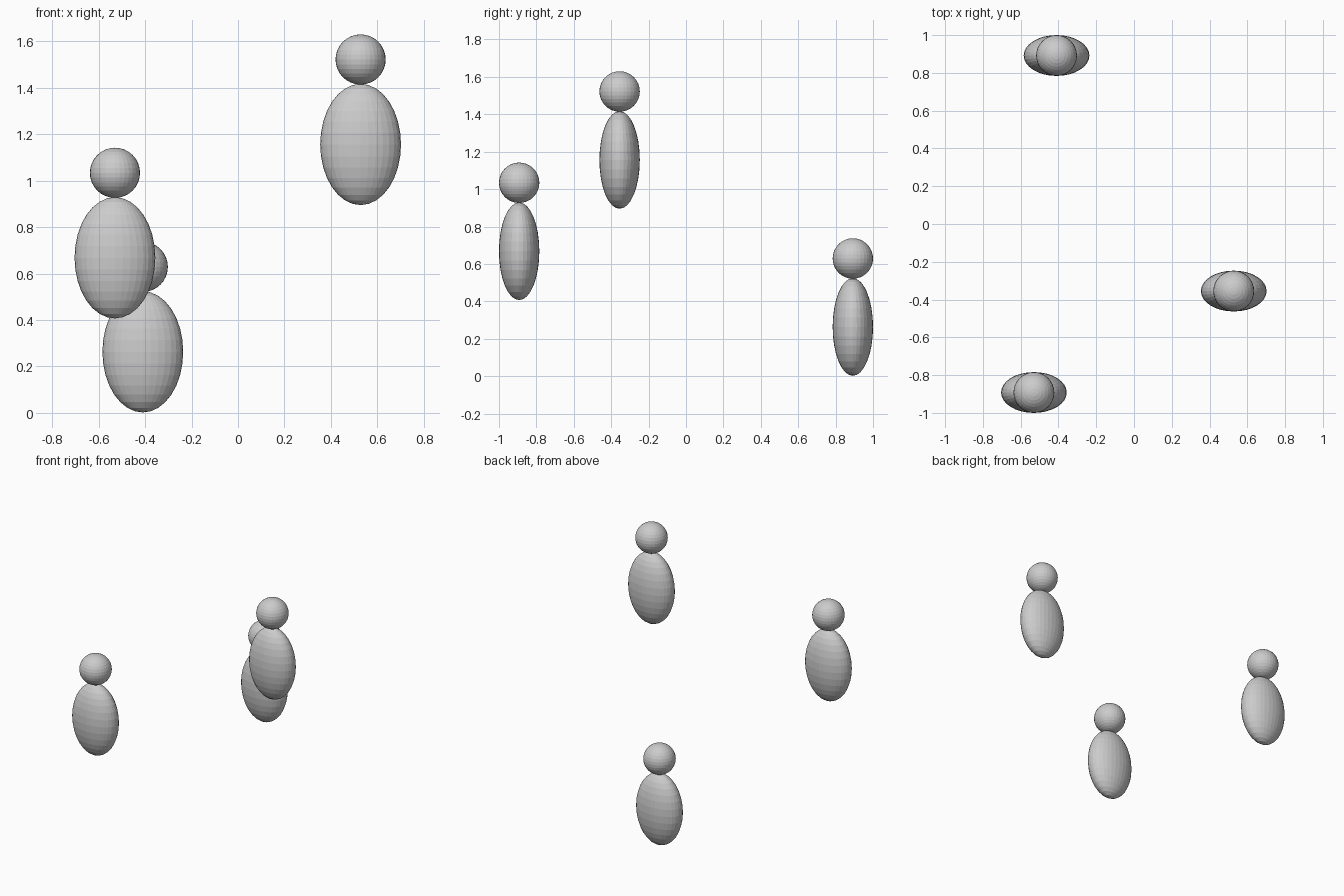
import bpy

if "Cube" in bpy.data.objects:
    bpy.data.objects.remove(bpy.data.objects["Cube"])

HEAD_R = 0.108
BODY_RADII = (0.174, 0.108, 0.261)
HEAD_RISE = 0.366


def ellipsoid(name, centre, radii):
    bpy.ops.mesh.primitive_uv_sphere_add(segments=32, ring_count=16, radius=1, location=centre)
    obj = bpy.context.object
    obj.name = name
    obj.scale = radii
    bpy.ops.object.transform_apply(location=False, rotation=False, scale=True)
    return obj


# Three floating figures: body centre positions
figures = {
    "low_back": (-0.41, 0.892, 0.263),
    "middle_front": (-0.53, -0.892, 0.668),
    "high_right": (0.528, -0.355, 1.156),
}

for label, (x, y, z) in figures.items():
    # Flattened oval body with a round head on top
    ellipsoid(label + "_body", (x, y, z), BODY_RADII)
    ellipsoid(label + "_head", (x, y, z + HEAD_RISE), (HEAD_R,) * 3)
